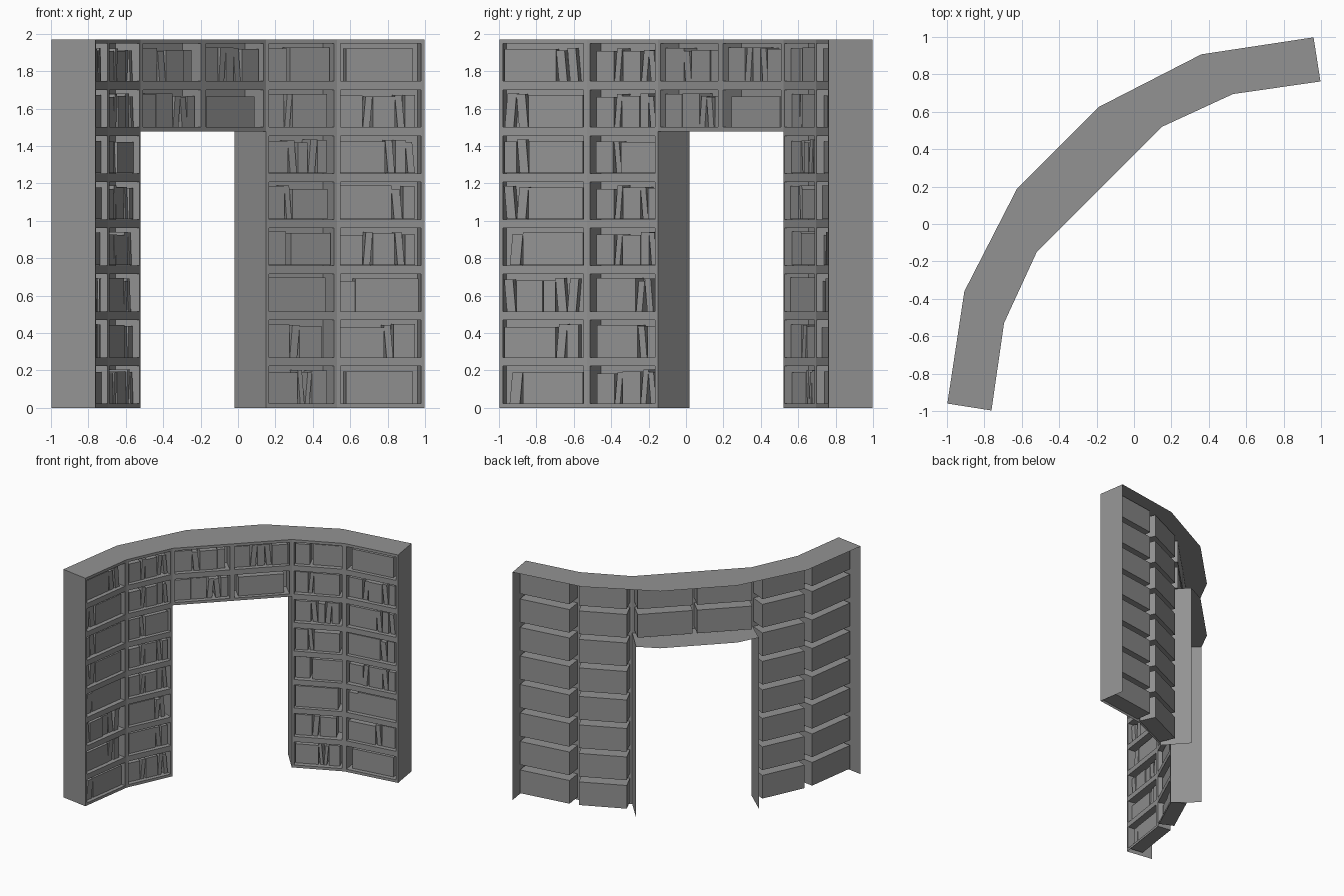
import bpy
import random
from mathutils import Vector

random.seed(4)
cube = bpy.data.objects.get("Cube")
if cube:
    bpy.data.objects.remove(cube, do_unlink=True)

ROWS, TOP = 8, 1.97
PITCH = TOP / ROWS
LINTEL = PITCH * 6
DEPTH = 0.14        # niche depth
RECESS = 0.03       # how far books sit behind the frame
SIDE, EDGE = 0.018, 0.023
UP = Vector((0, 0, 1))

grey = bpy.data.materials.new("plain_grey")
grey.use_nodes = True
grey.diffuse_color = (0.29, 0.29, 0.29, 1)
grey.node_tree.nodes["Principled BSDF"].inputs["Base Color"].default_value = grey.diffuse_color


def build(name, quads):
    """Make one flat-shaded object from a list of corner loops."""
    verts = [v for q in quads for v in q]
    faces, n = [], 0
    for q in quads:
        faces.append(range(n, n + len(q)))
        n += len(q)
    mesh = bpy.data.meshes.new(name)
    mesh.from_pydata([tuple(v) for v in verts], [], [list(f) for f in faces])
    mesh.materials.append(grey)
    obj = bpy.data.objects.new(name, mesh)
    bpy.context.collection.objects.link(obj)
    return obj


def ring(a, b):
    """Quads joining two loops of four corners."""
    return [[a[i], a[(i + 1) % 4], b[(i + 1) % 4], b[i]] for i in range(4)]


def mirrored(half):
    """Complete a plan path across the diagonal symmetry line."""
    pts = [Vector((x, y, 0)) for x, y in half]
    return [Vector((-p.y, -p.x, 0)) for p in reversed(pts)] + pts


# Plan of the curved case
inner = mirrored([(0.15, 0.52), (0.53, 0.695), (0.997, 0.762)])
outer = mirrored([(-0.19, 0.625), (0.36, 0.907), (0.96, 0.998)])
jamb_back = mirrored([(-0.02, 0.71)])


def wall(name, a, b, height):
    build(name, [[a, b, b + UP * height, a + UP * height]])


# Top, end panels and doorway lining
build("top_panel", [[p + UP * TOP for p in (inner[i], inner[i + 1], outer[i + 1], outer[i])]
                    for i in range(5)])
wall("right_end_panel", outer[0], inner[0], TOP)
wall("left_end_panel", inner[5], outer[5], TOP)
wall("right_door_jamb", inner[2], jamb_back[0], LINTEL)
wall("left_door_jamb", jamb_back[1], inner[3], LINTEL)
soffit = [inner[2], jamb_back[0], outer[2], outer[3], jamb_back[1], inner[3]]
build("lintel_underside", [[p + UP * LINTEL for p in soffit]])

# Book layouts, bottom shelf to top: B wide block, b block, i thin,
# / and \ leaning, . gap
WEIGHT = {"B": 6, "b": 3, "i": 1.4, "/": 1.3, "\\": 1.3, ".": 0.5}
LEAN = {"/": 0.025, "\\": -0.025}
mid = (inner[2] + inner[3]) / 2
columns = [
    ("outer_right", inner[0], inner[1], 0,
     ["./B", "B/i.", "\\bi\\/.", "./B", "\\/B", "i\\B", "/\\B", "B\\\\."]),
    ("inner_right", inner[1], inner[2], 0,
     [".b/b/\\", ".B\\i", ".B/\\.", ".b/bi\\", ".b/b\\i", ".b\\B", ".b/bi\\", ".b/b/\\"]),
    ("lintel_right", inner[2], mid, 6, ["bb/\\i", "b\\bi."]),
    ("lintel_left", mid, inner[3], 6, [".B.", "b/i\\b"]),
    ("inner_left", inner[3], inner[4], 0,
     ["B\\/b.", "b/b..", "B.", "b.B", "b\\B.", "b\\i/i.", "b/B.", "b.B"]),
    ("outer_left", inner[4], inner[5], 0,
     [".B.", "B\\b.", "iB", "b/b\\i.", "B\\i.", "B\\i\\.", "b/b\\i.", ".B."]),
]


for name, p, q, first, layouts in columns:
    along = (q - p).normalized()
    back = UP.cross(along)
    width = (q - p).length

    def rect(u0, u1, z0, z1, d, shift=0.0):
        corners = ((u0, z0), (u1, z0), (u1 + shift, z1), (u0 + shift, z1))
        return [p + along * u + UP * z + back * d for u, z in corners]

    shelves, books = [], []
    for k, layout in enumerate(layouts):
        z = (first + k) * PITCH
        # Face frame and open niche
        cell = rect(0, width, z, z + PITCH, 0)
        niche = (SIDE, width - SIDE, z + EDGE, z + PITCH - EDGE)
        mouth, rear = rect(*niche, 0), rect(*niche, DEPTH)
        shelves += ring(cell, mouth) + ring(mouth, rear) + [rear]
        # Books standing in the niche
        room = width - 2 * SIDE - 0.01
        unit = room / sum(WEIGHT[c] for c in layout)
        u = SIDE + 0.005
        for c in layout:
            w = WEIGHT[c] * unit
            if c != ".":
                h = random.uniform(0.16, 0.18)
                lean = LEAN.get(c, 0)
                u0 = u + max(0, -lean) * 0.5
                u1 = u + w - 0.003 - max(0, lean) * 0.5
                d = RECESS + random.uniform(0, 0.012)
                low = z + EDGE + 0.001
                front = rect(u0, u1, low, low + h, d, lean * 0.6)
                rear = rect(u0, u1, low, low + h, DEPTH - 0.003, lean * 0.6)
                books += [front, rear[::-1]] + ring(rear, front)
            u += w
    build(name + "_shelves", shelves)
    build(name + "_books", books)
